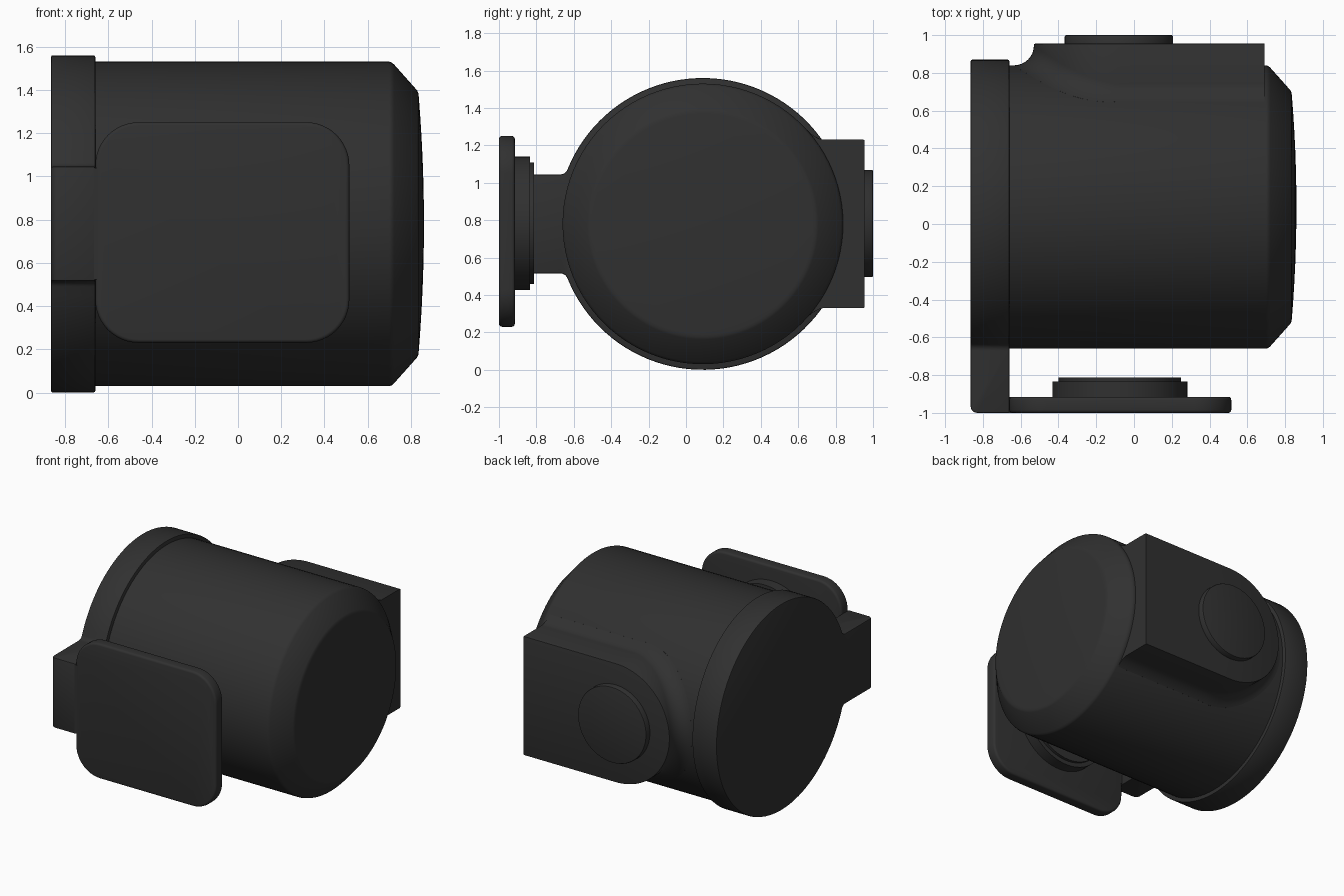
import bpy, bmesh, math
from math import sin, cos, pi, sqrt, radians

if "Cube" in bpy.data.objects:
    bpy.data.objects.remove(bpy.data.objects["Cube"])

CY, CZ, R = 0.09, 0.78, 0.75      # main barrel axis (along x) and radius

dark = bpy.data.materials.new("dark_plastic")
dark.diffuse_color = (0.03, 0.03, 0.03, 1)
dark.use_nodes = True
dark.node_tree.nodes["Principled BSDF"].inputs["Base Color"].default_value = dark.diffuse_color


def finish(name, bm):
    bmesh.ops.recalc_face_normals(bm, faces=bm.faces)
    me = bpy.data.meshes.new(name)
    bm.to_mesh(me)
    bm.free()
    me.materials.append(dark)
    ob = bpy.data.objects.new(name, me)
    bpy.context.collection.objects.link(ob)
    return ob


def place(axis, along, u, v):
    return (along, u, v) if axis == 'x' else (u, along, v)


def round_edges(bm, edges, size, segments=3):
    bmesh.ops.bevel(bm, geom=edges, offset=size, segments=segments,
                    profile=0.5, affect='EDGES')


def lathe(name, axis, centre, profile, n=96):
    """Revolve (along, radius) points; both ends are capped."""
    bm = bmesh.new()
    rings = [[bm.verts.new(place(axis, a, centre[0] + r * cos(2 * pi * i / n),
                                 centre[1] + r * sin(2 * pi * i / n)))
              for i in range(n)] for a, r in profile]
    for p, q in zip(rings, rings[1:]):
        for i in range(n):
            j = (i + 1) % n
            bm.faces.new((p[i], p[j], q[j], q[i]))
    bm.faces.new(rings[0])
    bm.faces.new(rings[-1])
    return finish(name, bm)


def prism(axis, pts, a, b):
    """Extrude a 2D outline along an axis."""
    bm = bmesh.new()
    lo = [bm.verts.new(place(axis, a, *p)) for p in pts]
    hi = [bm.verts.new(place(axis, b, *p)) for p in pts]
    bm.faces.new(lo)
    bm.faces.new(hi)
    for i in range(len(pts)):
        j = (i + 1) % len(pts)
        bm.faces.new((lo[i], lo[j], hi[j], hi[i]))
    bmesh.ops.recalc_face_normals(bm, faces=bm.faces)
    return bm


def sharp(bm):
    return [e for e in bm.edges if e.calc_face_angle(0) > radians(50)]


def arc(cx, cy, r, a0, a1, n):
    return [(cx + r * cos(a0 + (a1 - a0) * i / n), cy + r * sin(a0 + (a1 - a0) * i / n))
            for i in range(n + 1)]


# barrel with chamfered, slightly domed front
dome = [(0.86 - 0.025 * (r / 0.60) ** 2, r) for r in (0.59, 0.5, 0.4, 0.3, 0.2, 0.1, 0.02)]
lathe("barrel", 'x', (CY, CZ),
      [(-0.70, R), (0.70, R), (0.712, 0.746), (0.722, 0.737), (0.828, 0.618), (0.834, 0.605)] + dome)

# rear flange and arm as one outline with filleted junctions
RF, HW, F = 0.78, 0.265, 0.04
fy = CY - sqrt((RF + F) ** 2 - (HW + F) ** 2)
t = math.atan2(HW + F, fy - CY)
upper = [(-1.0, CZ + HW)] + arc(fy, CZ + HW + F, F, -pi / 2, t - pi, 6)
rim = arc(CY, CZ, RF, t, -t, 96)[1:-1]
lower = [(y, 2 * CZ - z) for y, z in reversed(upper)]
bm = prism('x', upper + rim + lower, -0.865, -0.66)
corner = [e for e in bm.edges if all(v.co.x < -0.86 and v.co.y < -0.99 for v in e.verts)]
round_edges(bm, corner, 0.035, 5)
round_edges(bm, sharp(bm), 0.008, 2)
finish("flange_and_arm", bm)

# mounting plate with rounded corners
x0, x1, z0, z1, rc = -0.66, 0.515, 0.23, 1.25, 0.2
plate = []
for k, (x, z) in enumerate([(x1 - rc, z1 - rc), (x0 + rc, z1 - rc),
                            (x0 + rc, z0 + rc), (x1 - rc, z0 + rc)]):
    plate += arc(x, z, rc, k * pi / 2, (k + 1) * pi / 2, 12)
bm = prism('y', plate, -1.0, -0.915)
round_edges(bm, sharp(bm), 0.016)
finish("mounting_plate", bm)

# filler joining the plate to the arm
finish("plate_joint", prism('y', [(-0.70, 0.522), (-0.62, 0.522), (-0.62, 1.038), (-0.70, 1.038)],
                            -0.9995, -0.9155))

# stepped disc behind the plate
lathe("stepped_disc", 'y', (-0.075, CZ + 0.003),
      [(-0.93, 0.357), (-0.833, 0.357), (-0.833, 0.325), (-0.812, 0.325)])

# side housing: D-shaped block flaring into the barrel
HX, HR, TOP = -0.08, 0.45, 0.955
outline = [(0.69 + (HX - 0.69) * i / 8, CZ + HR, 0, 1) for i in range(8)]
outline += [(HX + HR * cos(a), CZ + HR * sin(a), cos(a), sin(a))
            for a in (pi / 2 + pi * i / 48 for i in range(49))]
outline += [(HX + (0.69 - HX) * i / 8, CZ - HR, 0, -1) for i in range(1, 9)]
bm = bmesh.new()
cols = []
for x, z, nx, nz in outline:
    r = 0.05 + 0.055 * abs(nx)
    pts = [(-0.008, TOP), (-0.002, TOP - 0.002), (0, TOP - 0.007)]
    for k in range(9):
        a = k * pi / 16
        d = r * (1 - cos(a))
        surf = CY + sqrt(R * R - (z + nz * d - CZ) ** 2)
        pts.append((d, min(TOP - 0.008, surf + r * (1 - sin(a)))))
    pts.append((pts[-1][0], pts[-1][1] - 0.03))
    cols.append([bm.verts.new((x + nx * d, y, z + nz * d)) for d, y in pts])
for p, q in zip(cols, cols[1:]):
    for i in range(len(p) - 1):
        bm.faces.new((p[i], q[i], q[i + 1], p[i + 1]))
bm.faces.new([c[0] for c in cols])
bm.faces.new(cols[0] + cols[-1][::-1])
finish("side_housing", bm)

# round button on the housing
lathe("button", 'y', (HX, CZ + 0.002), [(0.93, 0.287), (0.992, 0.287), (0.998, 0.284), (1.0, 0.278)], 72)

# smooth shading with sharp edges kept
for ob in bpy.context.collection.objects:
    ob.select_set(True)
    bpy.context.view_layer.objects.active = ob
bpy.ops.object.shade_smooth_by_angle(angle=radians(32))
